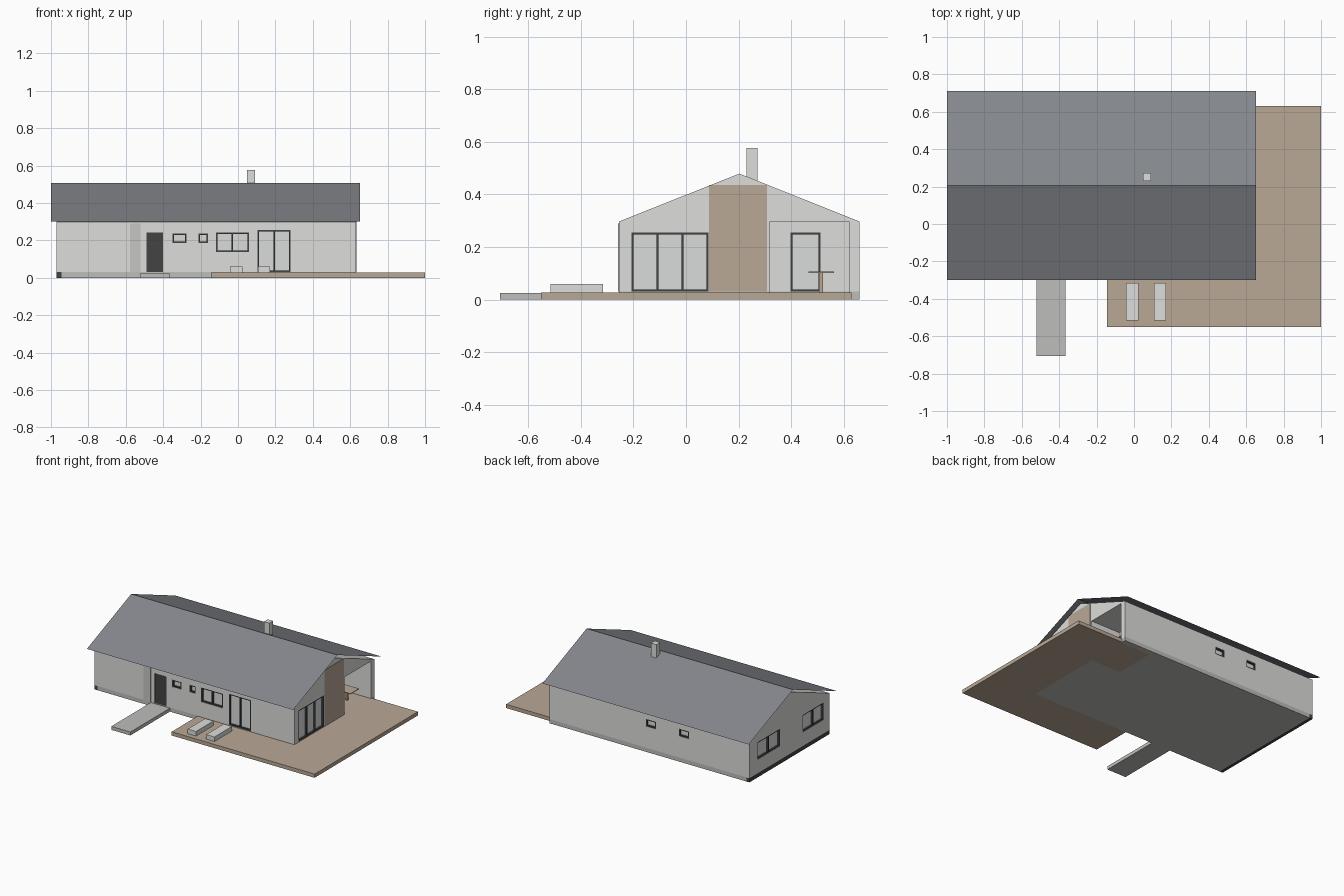
import bpy, bmesh
from mathutils import Vector

cube = bpy.data.objects.get("Cube")
if cube:
    bpy.data.objects.remove(cube, do_unlink=True)


def material(name, srgb):
    col = [(c / 255 / 12.92) if c < 11 else ((c / 255 + 0.055) / 1.055) ** 2.4 for c in srgb]
    m = bpy.data.materials.new(name)
    m.use_nodes = True
    m.diffuse_color = (*col, 1)
    m.node_tree.nodes["Principled BSDF"].inputs["Base Color"].default_value = (*col, 1)
    return m


WALL = material("white_render", (221, 221, 219))
GLASS = material("pale_glass", (218, 220, 220))
PANEL = material("grey_panel", (198, 198, 196))
CONCRETE = material("concrete", (190, 190, 187))
WOOD = material("timber", (185, 168, 150))
ROOF = material("slate_grey", (132, 135, 140))
DARK = material("dark_frame", (68, 68, 68))


def finish(name, bm, mat):
    bmesh.ops.recalc_face_normals(bm, faces=bm.faces)
    me = bpy.data.meshes.new(name)
    bm.to_mesh(me)
    bm.free()
    me.materials.append(mat)
    ob = bpy.data.objects.new(name, me)
    bpy.context.scene.collection.objects.link(ob)
    return ob


def add_box(bm, lo, hi):
    lo, hi = Vector(lo), Vector(hi)
    made = bmesh.ops.create_cube(bm, size=1)["verts"]
    for v in made:
        v.co = (lo + hi) / 2 + v.co * (hi - lo)


def box(name, mat, *bounds):
    """Bounds are (low, high) corner pairs, one pair for each box."""
    bm = bmesh.new()
    for lo, hi in bounds:
        add_box(bm, lo, hi)
    return finish(name, bm, mat)


def prism(name, mat, points, offset):
    bm = bmesh.new()
    face = bm.faces.new([bm.verts.new(p) for p in points])
    ext = bmesh.ops.extrude_face_region(bm, geom=[face])["geom"]
    bmesh.ops.translate(bm, vec=offset, verts=[g for g in ext if isinstance(g, bmesh.types.BMVert)])
    return finish(name, bm, mat)


def cut(target, cutter):
    mod = target.modifiers.new("cut", 'BOOLEAN')
    mod.operation, mod.solver, mod.object = 'DIFFERENCE', 'EXACT', cutter
    bpy.context.view_layer.update()
    graph = bpy.context.evaluated_depsgraph_get()
    mesh = bpy.data.meshes.new_from_object(target.evaluated_get(graph))
    target.modifiers.clear()
    target.data = mesh
    bpy.data.objects.remove(cutter, do_unlink=True)


# Main dimensions
LEFT, RIGHT, FRONT, BACK = -0.97, 0.63, -0.255, 0.66
FLOOR, EAVE, RIDGE_Y = 0.03, 0.297, 0.203
PORCH_X, PORCH_Y0, PORCH_Y1 = 0.39, 0.32, 0.62

# House body with gables, and the covered porch cut from its corner
gable = [(LEFT, FRONT, FLOOR), (LEFT, BACK, FLOOR), (LEFT, BACK, EAVE),
         (LEFT, RIDGE_Y, 0.479), (LEFT, FRONT, EAVE)]
house = prism("house_walls", WALL, gable, (RIGHT - LEFT, 0, 0))
cut(house, box("porch_cutter", WALL, ((PORCH_X, PORCH_Y0, 0), (0.8, PORCH_Y1, EAVE))))

# Each wall: axis across the wall, plane position, outward sign
SIDES = {"front": (0, FRONT, -1), "back": (0, BACK, 1), "left_end": (1, LEFT, -1),
         "right_end": (1, RIGHT, 1), "porch": (1, PORCH_X, 1)}


def on_wall(side, a0, a1, d0, d1, z0, z1):
    axis, plane, sign = SIDES[side]
    p, q = sorted((plane + sign * d0, plane + sign * d1))
    return ((a0, p, z0), (a1, q, z1)) if axis == 0 else ((p, a0, z0), (q, a1, z1))


# Windows: wall, start, end, bottom, top, number of panes
WINDOWS = [
    ("front", -0.35, -0.275, 0.185, 0.237, 1),
    ("front", -0.21, -0.16, 0.185, 0.237, 1),
    ("front", -0.118, 0.058, 0.138, 0.242, 2),
    ("front", 0.105, 0.282, FLOOR, 0.256, 2),
    ("back", -0.22, -0.14, 0.185, 0.238, 1),
    ("back", -0.485, -0.405, 0.185, 0.238, 1),
    ("left_end", 0.31, 0.57, 0.13, 0.255, 2),
    ("left_end", -0.19, 0.05, 0.13, 0.255, 2),
    ("right_end", -0.207, 0.085, FLOOR, 0.256, 3),
    ("porch", 0.397, 0.512, FLOOR, 0.256, 1),
]
BAR = 0.008
holes = [on_wall("front", -0.49, -0.4, -0.02, 0.02, 0.02, 0.243)]
for number, (side, a0, a1, z0, z1, panes) in enumerate(WINDOWS, 1):
    low = z0 - 0.01 if z0 == FLOOR else z0
    holes.append(on_wall(side, a0, a1, -0.02, 0.02, low, z1))
    bars = [on_wall(side, a0, a1, -0.02, -0.002, z, z + BAR) for z in (z0, z1 - BAR)]
    for i in range(panes + 1):
        a = a0 + (a1 - a0 - BAR) * i / panes
        bars.append(on_wall(side, a, a + BAR, -0.02, -0.002, z0 + BAR, z1 - BAR))
    box(f"{side}_window_frame_{number}", DARK, *bars)
    box(f"{side}_window_glass_{number}", GLASS, on_wall(side, a0, a1, -0.021, -0.015, z0, z1))
cut(house, box("opening_cutter", WALL, *holes))

# Entrance door and wall panel
box("front_door", DARK, on_wall("front", -0.49, -0.4, -0.021, -0.008, FLOOR, 0.243))
box("entrance_panel", PANEL, on_wall("front", -0.578, -0.52, -0.002, 0.003, FLOOR, 0.29))

# Timber cladding on the end wall
box("timber_cladding", WOOD, on_wall("right_end", 0.087, 0.307, -0.01, 0.003, FLOOR, 0.436))

# Roof: two thin sheets meeting at the ridge
bm = bmesh.new()
rows = [[bm.verts.new((x, y, z)) for x in (-1, 0.652)]
        for y, z in ((-0.3, 0.302), (0.206, 0.506), (0.711, 0.302))]
for a, b in zip(rows, rows[1:]):
    bm.faces.new((a[0], a[1], b[1], b[0]))
roof = finish("roof", bm, ROOF)
if roof.data.polygons[0].normal.z < 0:
    roof.data.flip_normals()

box("chimney", WALL, ((0.047, 0.23, 0.3), (0.09, 0.272, 0.577)))

# Foundation, notched for the porch, with a dark plinth at the left end
inner = LEFT + 0.025
prism("foundation", CONCRETE, [
    (inner, FRONT, 0), (RIGHT, FRONT, 0), (RIGHT, PORCH_Y0, 0), (PORCH_X, PORCH_Y0, 0),
    (PORCH_X, PORCH_Y1, 0), (RIGHT, PORCH_Y1, 0), (RIGHT, BACK, 0), (inner, BACK, 0)],
    (0, 0, FLOOR))
box("end_plinth", DARK, ((LEFT, FRONT, 0), (inner, BACK, FLOOR)))

# Timber deck wrapping the corner and running into the porch
prism("deck", WOOD, [
    (-0.145, -0.552, 0), (1, -0.552, 0), (1, 0.63, 0), (RIGHT, 0.63, 0),
    (RIGHT, PORCH_Y1, 0), (PORCH_X, PORCH_Y1, 0), (PORCH_X, PORCH_Y0, 0),
    (RIGHT, PORCH_Y0, 0), (RIGHT, FRONT, 0), (-0.145, FRONT, 0)], (0, 0, 0.027))

# Entrance path and two benches
box("entrance_path", CONCRETE, ((-0.52, -0.707, 0), (-0.367, FRONT, 0.025)))
for i, x in enumerate((-0.042, 0.106), 1):
    box(f"bench_{i}", WALL, ((x, -0.515, 0.027), (x + 0.066, -0.315, 0.06)))

# Porch table
box("table_top", WOOD, ((0.45, 0.465, 0.102), (0.575, 0.562, 0.107)))
box("table_leg", WOOD, ((0.505, 0.506, 0.027), (0.52, 0.521, 0.102)))
